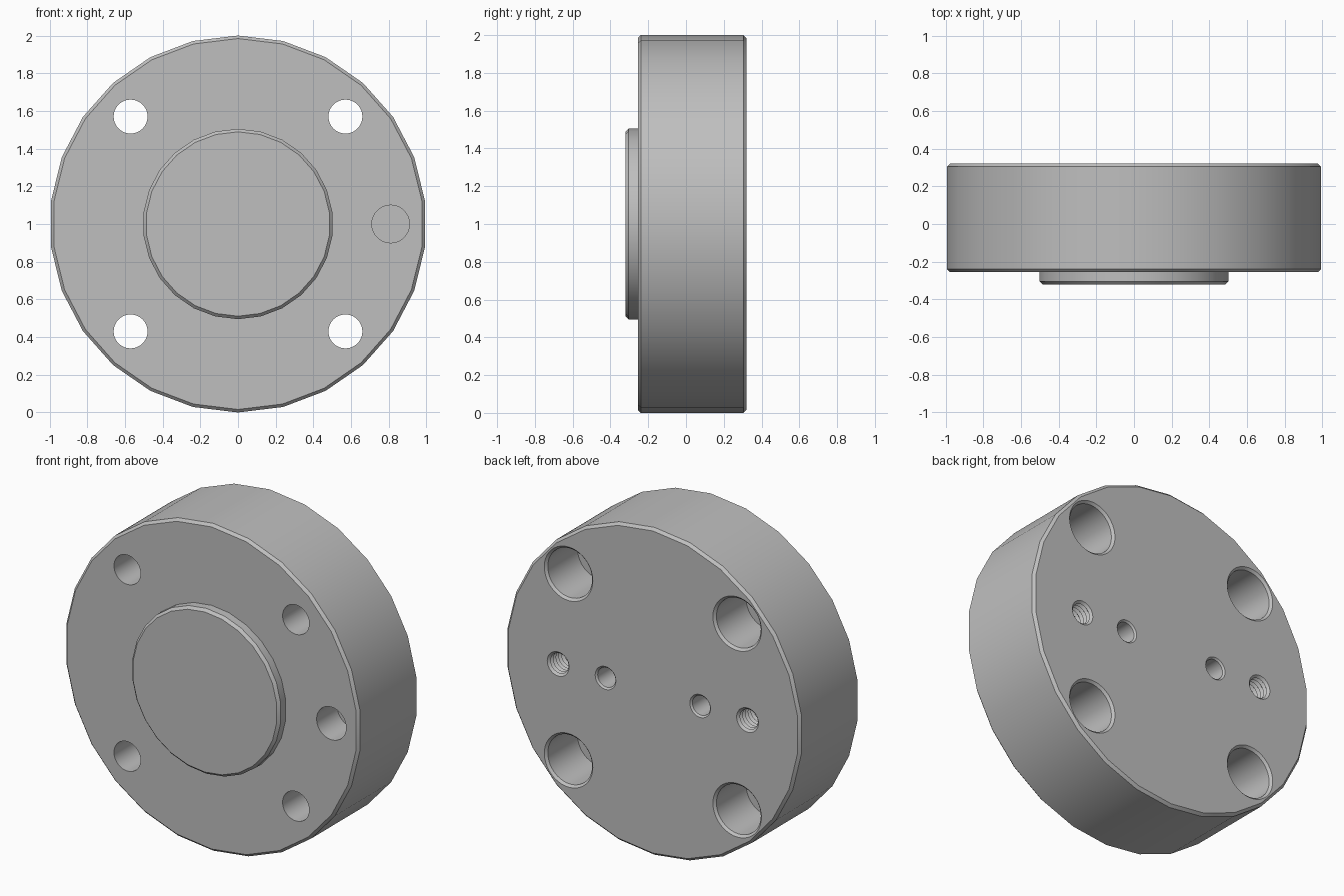
import bpy, bmesh
from math import sin, cos, pi

if "Cube" in bpy.data.objects:
    bpy.data.objects.remove(bpy.data.objects["Cube"])

steel = bpy.data.materials.new("grey steel")
steel.use_nodes = True
GREY = (0.52, 0.52, 0.52, 1)
steel.diffuse_color = GREY
steel.node_tree.nodes["Principled BSDF"].inputs["Base Color"].default_value = GREY

FRONT, BACK, TIP = -0.255, 0.32, -0.32   # disc front, disc back, boss face
OVER = 0.05                              # cutter overshoot
CH = 0.016                               # outer chamfer


def lathe(name, profile, sides, x=0, z=1):
    """Closed solid turned about a line along y; profile is (radius, y)."""
    bm = bmesh.new()
    rings = []
    for r, y in profile:
        rings.append([bm.verts.new((x + r * sin(2 * pi * i / sides), y,
                                    z + r * cos(2 * pi * i / sides)))
                      for i in range(sides)])
    for a, b in zip(rings, rings[1:]):
        for i in range(sides):
            j = (i + 1) % sides
            bm.faces.new((a[i], a[j], b[j], b[i]))
    bm.faces.new(rings[0])
    bm.faces.new(rings[-1])
    bmesh.ops.recalc_face_normals(bm, faces=bm.faces)
    mesh = bpy.data.meshes.new(name)
    bm.to_mesh(mesh)
    bm.free()
    mesh.materials.append(steel)
    obj = bpy.data.objects.new(name, mesh)
    bpy.context.collection.objects.link(obj)
    return obj


def back_hole(r, lip, depth):
    """Blind hole profile sunk from the back with a chamfered lip."""
    return [(r + lip, BACK + OVER), (r + lip, BACK), (r, BACK - lip), (r, BACK - depth)]


# Flange disc with its raised centring boss
flange = lathe("flange_body", [
    (0.505 - CH, TIP), (0.505, TIP + CH), (0.505, FRONT),
    (1 - CH, FRONT), (1, FRONT + CH), (1, BACK - CH), (1 - CH, BACK)], 26)

cutters = []

# Four bolt holes with counterbores at the back
for sx in (-1, 1):
    for sz in (-1, 1):
        bore = back_hole(0.15, 0.014, 0.3)
        bore += [(0.09, bore[-1][1]), (0.09, FRONT - OVER)]
        cutters.append(lathe("bolt_hole", bore, 40, sx * 0.57, 1 + sz * 0.57))

# Locating hole in the front
cutters.append(lathe("locating_hole", [(0.1, FRONT - OVER), (0.1, FRONT + 0.2)], 40, 0.81))

# Plain pin holes and threaded holes in the back
PITCH, TURNS = 0.026, 9
for sx in (-1, 1):
    cutters.append(lathe("pin_hole", back_hole(0.06, 0.01, 0.25), 32, sx * 0.32))
    thread = [(0.074, BACK + OVER), (0.074, BACK), (0.06, BACK - 0.014)]
    for t in range(TURNS):
        y = BACK - 0.014 - t * PITCH
        thread += [(0.074, y - PITCH / 2), (0.06, y - PITCH)]
    cutters.append(lathe("threaded_hole", thread, 32, sx * 0.64))

# Cut the holes, then discard the cutters
for c in cutters:
    c.hide_render = True
    mod = flange.modifiers.new(c.name, 'BOOLEAN')
    mod.operation, mod.solver, mod.object = 'DIFFERENCE', 'EXACT', c
bpy.ops.object.select_all(action='DESELECT')
flange.select_set(True)
bpy.context.view_layer.objects.active = flange
for mod in list(flange.modifiers):
    bpy.ops.object.modifier_apply(modifier=mod.name)
for c in cutters:
    bpy.data.objects.remove(c)

bpy.ops.object.shade_smooth_by_angle(angle=pi / 6)
